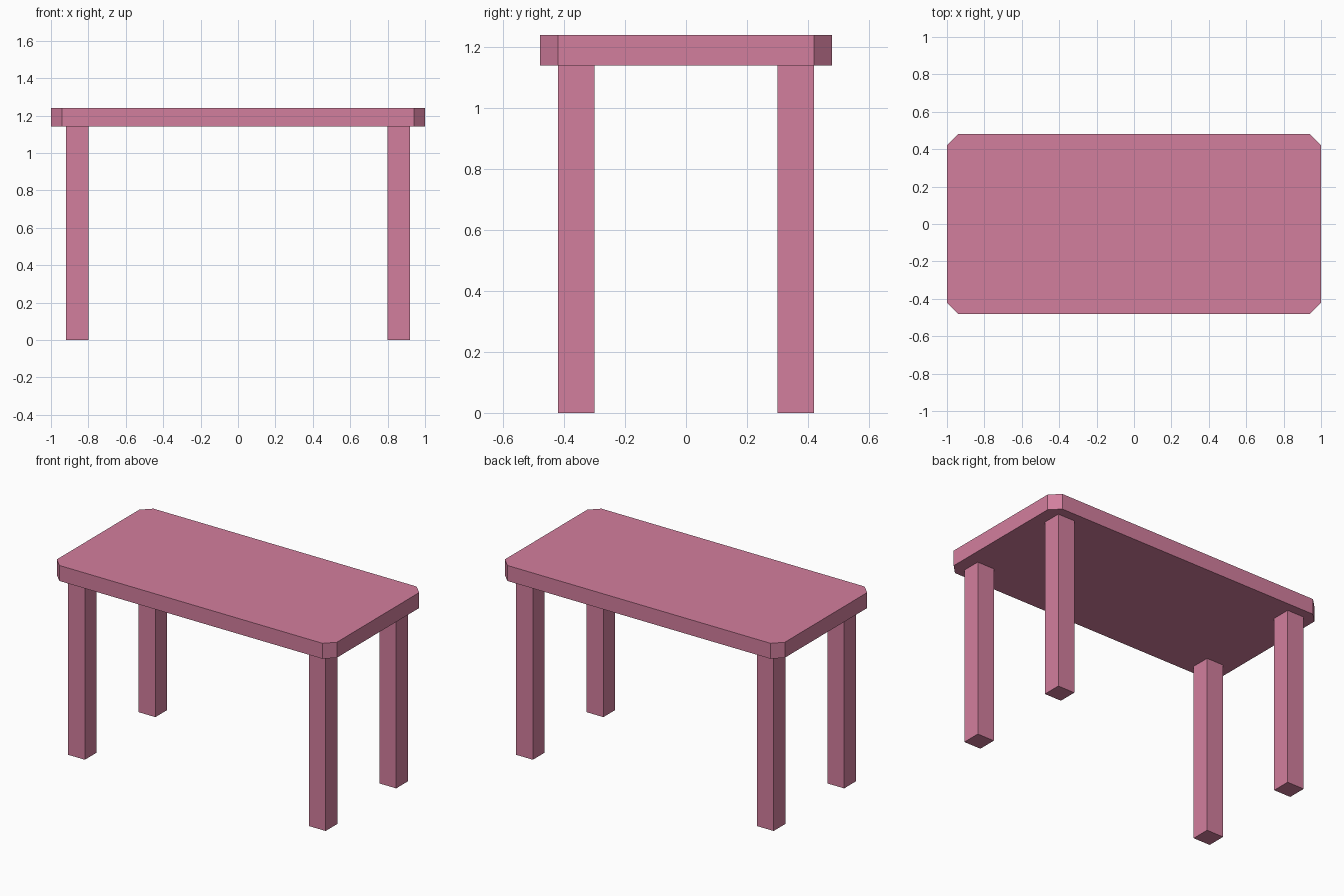
import bpy
import bmesh
from mathutils import Matrix, Vector

if "Cube" in bpy.data.objects:
    bpy.data.objects.remove(bpy.data.objects["Cube"], do_unlink=True)

HEIGHT, THICKNESS = 1.24, 0.10
LENGTH, DEPTH, CORNER = 2.0, 0.96, 0.06
LEG, LEG_X, LEG_Y = 0.12, 0.86, 0.36

pink = bpy.data.materials.new("dusty_pink")
pink.use_nodes = True
colour = (0.65, 0.21, 0.34, 1)
pink.diffuse_color = colour
pink.node_tree.nodes["Principled BSDF"].inputs["Base Color"].default_value = colour


def box(name, size, centre, corner_cut=0):
    """Add a flat-shaded box, optionally with its vertical edges chamfered."""
    bm = bmesh.new()
    bmesh.ops.create_cube(bm, size=1, matrix=Matrix.Diagonal((*size, 1)))
    if corner_cut:
        upright = [e for e in bm.edges
                   if abs(e.verts[0].co.z - e.verts[1].co.z) > size[2] / 2]
        bmesh.ops.bevel(bm, geom=upright, offset=corner_cut,
                        offset_type='OFFSET', segments=1, affect='EDGES')
    mesh = bpy.data.meshes.new(name)
    bm.to_mesh(mesh)
    bm.free()
    mesh.materials.append(pink)
    obj = bpy.data.objects.new(name, mesh)
    obj.location = Vector(centre)
    bpy.context.collection.objects.link(obj)
    return obj


# Table top with clipped corners
box("table_top", (LENGTH, DEPTH, THICKNESS),
    (0, 0, HEIGHT - THICKNESS / 2), CORNER)

# Four square legs reaching the underside of the top
leg_height = HEIGHT - THICKNESS
for side, sx in (("right", -1), ("left", 1)):
    for end, sy in (("front", -1), ("back", 1)):
        box(f"{end}_{side}_leg", (LEG, LEG, leg_height),
            (sx * LEG_X, sy * LEG_Y, leg_height / 2))
